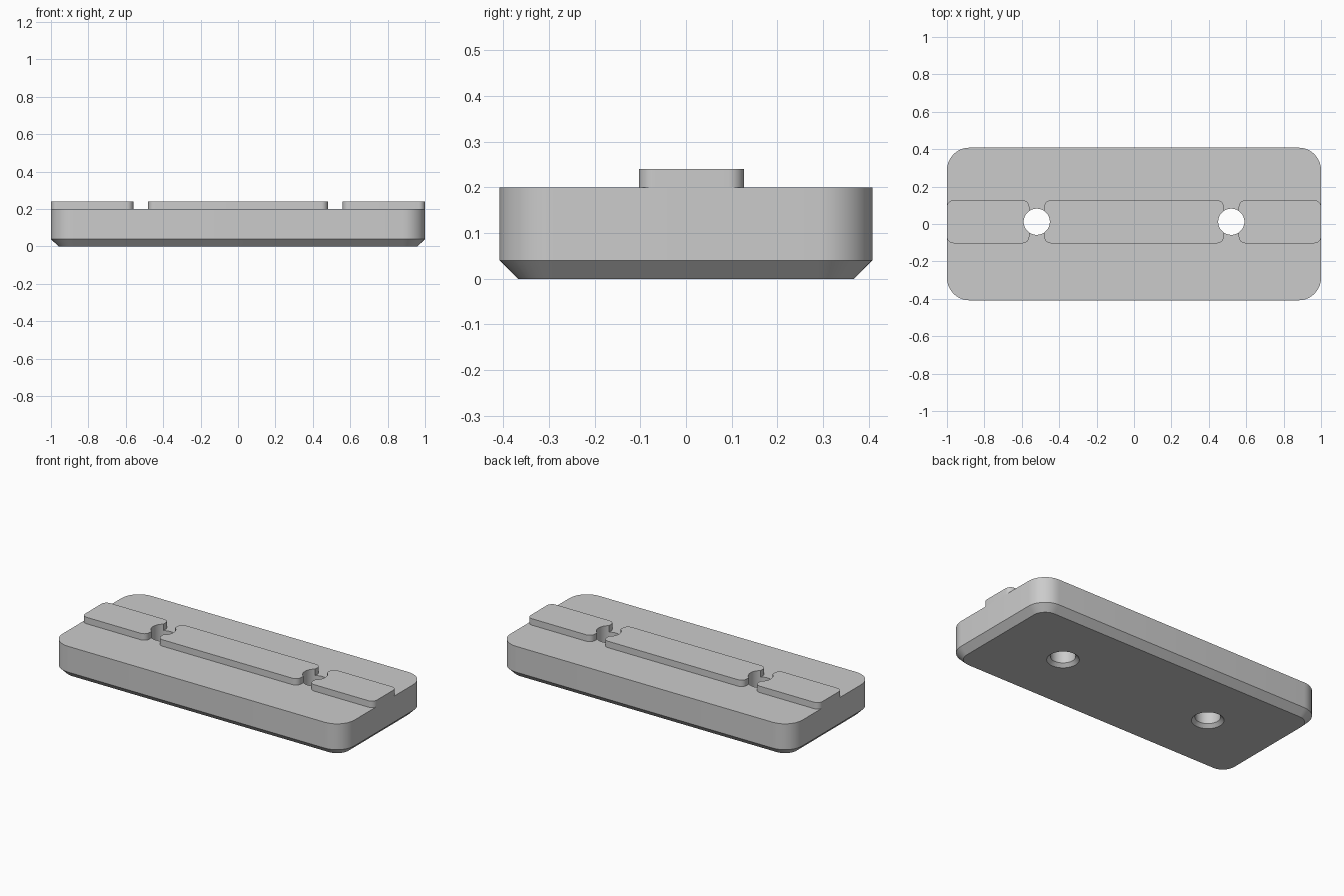
import bpy, bmesh, math

old = bpy.data.objects.get("Cube")
if old:
    bpy.data.objects.remove(old, do_unlink=True)

grey = bpy.data.materials.new("light_grey")
grey.use_nodes = True
colour = (0.6, 0.6, 0.6, 1)
grey.diffuse_color = colour
grey.node_tree.nodes["Principled BSDF"].inputs["Base Color"].default_value = colour

RAIL_Y, HOLE_X, HOLE_R = 0.012, 0.52, 0.07
TOP, RAIL_TOP = 0.2, 0.24


def rounded_outline(x0, x1, y0, y1, radius, steps=10):
    """Rounded rectangle, counter-clockwise."""
    centres = [(x1 - radius, y1 - radius), (x0 + radius, y1 - radius),
               (x0 + radius, y0 + radius), (x1 - radius, y0 + radius)]
    points = []
    for i, (cx, cy) in enumerate(centres):
        for k in range(steps + 1):
            a = math.pi / 2 * (i + k / steps)
            points.append((cx + radius * math.cos(a), cy + radius * math.sin(a)))
    return points


def circle(cx, cy, radius, sides=48):
    return [(cx + radius * math.cos(math.tau * k / sides),
             cy + radius * math.sin(math.tau * k / sides)) for k in range(sides)]


def loft(name, layers):
    """Solid through matching outlines, given as (outline, height)."""
    bm = bmesh.new()
    rings = [[bm.verts.new((x, y, z)) for x, y in outline] for outline, z in layers]
    bm.faces.new(rings[0][::-1])
    bm.faces.new(rings[-1])
    n = len(rings[0])
    for low, high in zip(rings, rings[1:]):
        for i in range(n):
            j = (i + 1) % n
            bm.faces.new((low[i], low[j], high[j], high[i]))
    mesh = bpy.data.meshes.new(name)
    bm.to_mesh(mesh)
    bm.free()
    mesh.materials.append(grey)
    obj = bpy.data.objects.new(name, mesh)
    bpy.context.collection.objects.link(obj)
    return obj


# Base plate with a chamfered underside
c, hy = 0.04, 0.408
base = loft("base_plate", [
    (rounded_outline(-1 + c, 1 - c, -hy + c, hy - c, 0.12 - c), 0),
    (rounded_outline(-1, 1, -hy, hy, 0.12), c),
    (rounded_outline(-1, 1, -hy, hy, 0.12), TOP)])
parts = [base]

# Raised rail in three lengths
gap = 0.04
for name, x0, x1 in (("right_rail", -1, -HOLE_X - gap),
                     ("middle_rail", -HOLE_X + gap, HOLE_X - gap),
                     ("left_rail", HOLE_X + gap, 1)):
    outline = rounded_outline(x0, x1, RAIL_Y - 0.115, RAIL_Y + 0.115, 0.035)
    parts.append(loft(name, [(outline, TOP), (outline, RAIL_TOP)]))

# Through holes, flared at the bottom and cutting into the rail ends
cutters = []
for side, x in (("right", -HOLE_X), ("left", HOLE_X)):
    cutter = loft(side + "_hole_cutter", [
        (circle(x, RAIL_Y, HOLE_R + 0.04), -0.02),
        (circle(x, RAIL_Y, HOLE_R), 0.02),
        (circle(x, RAIL_Y, HOLE_R), 0.3)])
    cutter.hide_render = True
    cutters.append(cutter)

for part in parts:
    bpy.ops.object.select_all(action="DESELECT")
    bpy.context.view_layer.objects.active = part
    part.select_set(True)
    for cutter in cutters:
        mod = part.modifiers.new(cutter.name, "BOOLEAN")
        mod.operation = "DIFFERENCE"
        mod.solver = "EXACT"
        mod.object = cutter
        bpy.ops.object.modifier_apply(modifier=mod.name)
    bpy.ops.object.shade_smooth_by_angle(angle=math.radians(30))

for cutter in cutters:
    bpy.data.objects.remove(cutter, do_unlink=True)
